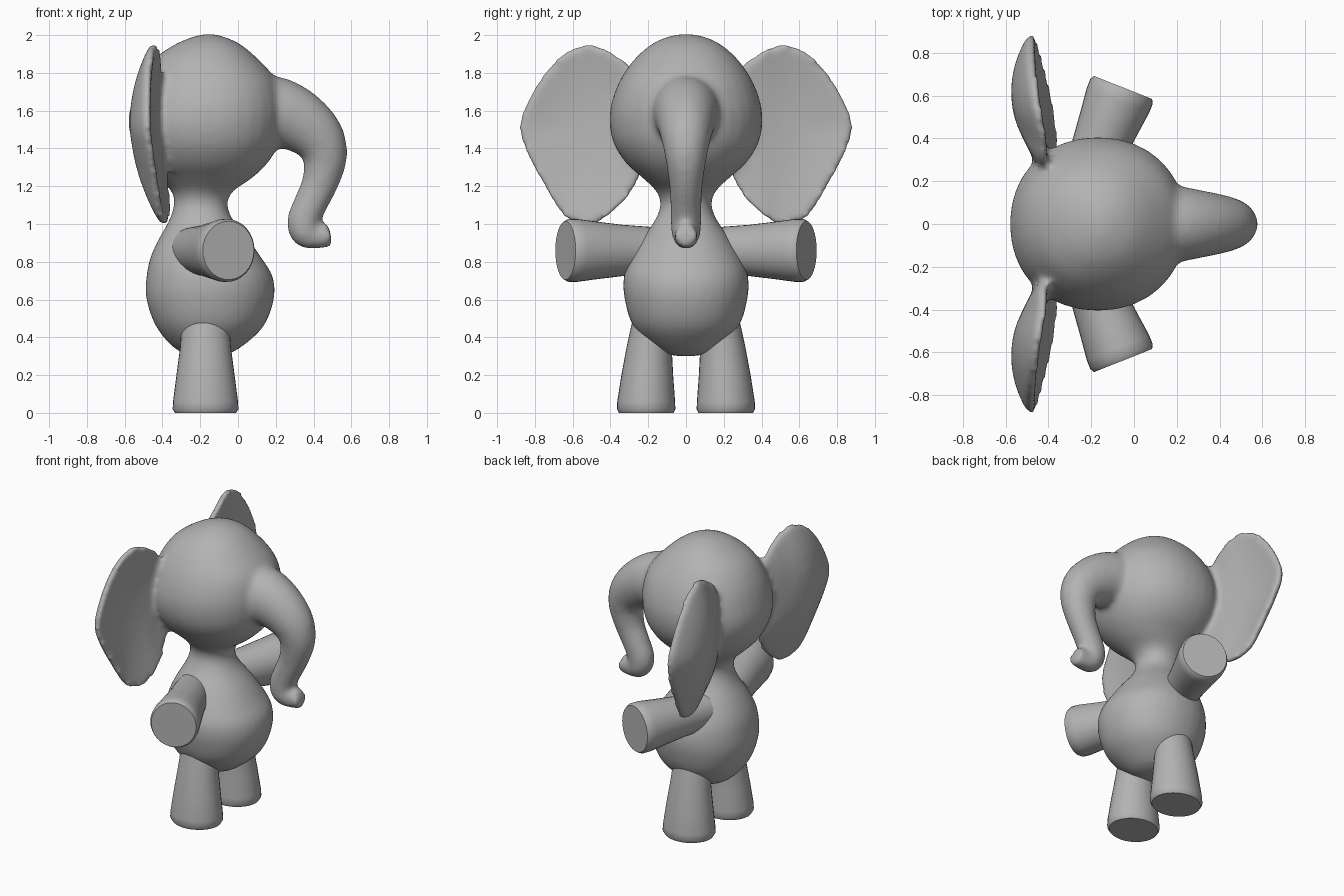
import bpy, bmesh, math
from mathutils import Vector

if "Cube" in bpy.data.objects:
    bpy.data.objects.remove(bpy.data.objects["Cube"], do_unlink=True)

grey = bpy.data.materials.new("soft_grey")
grey.use_nodes = True
grey.diffuse_color = (0.45, 0.45, 0.45, 1)
grey.node_tree.nodes["Principled BSDF"].inputs["Base Color"].default_value = (0.45, 0.45, 0.45, 1)


def spline(rows, n=4, closed=False):
    """Smooth curve through rows of numbers."""
    rows = [Vector(r) for r in rows]
    count = len(rows)
    pick = (lambda i: rows[i % count]) if closed else (lambda i: rows[max(0, min(count - 1, i))])
    out = []
    for i in range(count if closed else count - 1):
        a, b, c, d = (pick(i + k) for k in (-1, 0, 1, 2))
        for s in range(n):
            t = s / n
            out.append(b + 0.5 * t * ((c - a) + t * ((2 * a - 5 * b + 4 * c - d) + t * (3 * (b - c) + d - a))))
    return out if closed else out + [rows[-1]]


def ring(center, u, v, power=2.0, segs=32):
    """Rounded cross-section with half-axes u and v."""
    pts = []
    for i in range(segs):
        a = math.tau * i / segs
        c, s = math.cos(a), math.sin(a)
        pts.append(center + u * math.copysign(abs(c) ** (2 / power), c)
                   + v * math.copysign(abs(s) ** (2 / power), s))
    return pts


def loft(bm, rings):
    """Skin a closed tube through the rings."""
    loops = [[bm.verts.new(p) for p in r] for r in rings]
    n = len(loops[0])
    for a, b in zip(loops, loops[1:]):
        for i in range(n):
            j = (i + 1) % n
            bm.faces.new((a[i], a[j], b[j], b[i]))
    bm.faces.new(loops[0][::-1])
    bm.faces.new(loops[-1])


def finish(bm, name, angle=40):
    bmesh.ops.recalc_face_normals(bm, faces=bm.faces)
    mesh = bpy.data.meshes.new(name)
    bm.to_mesh(mesh)
    bm.free()
    obj = bpy.data.objects.new(name, mesh)
    bpy.context.collection.objects.link(obj)
    mesh.materials.append(grey)
    bpy.ops.object.select_all(action='DESELECT')
    obj.select_set(True)
    bpy.context.view_layer.objects.active = obj
    bpy.ops.object.shade_smooth_by_angle(angle=math.radians(angle))
    return obj


X, Y, Z = Vector((1, 0, 0)), Vector((0, 1, 0)), Vector((0, 0, 1))
body = bmesh.new()

# Belly, neck and head: height, back, front, half width
profile = [
    (0.3, -0.2, -0.1, 0.04), (0.33, -0.32, -0.01, 0.15), (0.45, -0.43, 0.13, 0.275),
    (0.6, -0.485, 0.19, 0.325), (0.72, -0.485, 0.185, 0.33), (0.82, -0.465, 0.125, 0.295),
    (0.92, -0.42, 0.055, 0.235), (1.02, -0.365, -0.025, 0.165), (1.1, -0.34, -0.055, 0.135),
    (1.17, -0.35, -0.03, 0.155), (1.24, -0.42, 0.07, 0.225), (1.32, -0.5, 0.155, 0.315),
    (1.42, -0.555, 0.215, 0.38), (1.53, -0.58, 0.24, 0.405), (1.64, -0.565, 0.24, 0.395),
    (1.76, -0.525, 0.205, 0.35), (1.87, -0.45, 0.11, 0.275), (1.95, -0.335, 0.015, 0.185),
    (1.99, -0.24, -0.07, 0.1), (2.005, -0.18, -0.13, 0.03)]
loft(body, [ring(Vector(((b + f) / 2, 0, z)), X * (f - b) / 2, Y * w, 2.12)
            for z, b, f, w in spline(profile)])

# Trunk: centre x, centre z, radius
path = spline([
    (0.02, 1.58, 0.2), (0.18, 1.59, 0.195), (0.31, 1.55, 0.17), (0.42, 1.46, 0.143),
    (0.46, 1.35, 0.118), (0.435, 1.22, 0.097), (0.39, 1.12, 0.09), (0.348, 1.02, 0.088),
    (0.36, 0.955, 0.083), (0.42, 0.935, 0.068), (0.49, 0.945, 0.064)])
trunk = []
for i, (x, z, r) in enumerate(path):
    a, b = path[max(i - 1, 0)], path[min(i + 1, len(path) - 1)]
    t = Vector((b[0] - a[0], 0, b[1] - a[1])).normalized()
    trunk.append(ring(Vector((x, 0, z)), t.cross(Y) * r, Y * r * 0.93))
loft(body, trunk)

# Dished ears: outline as side distance and height
outline = spline([
    (0.28, 1.8), (0.36, 1.88), (0.49, 1.945), (0.61, 1.92), (0.72, 1.83), (0.82, 1.68),
    (0.88, 1.52), (0.84, 1.38), (0.75, 1.21), (0.65, 1.05), (0.56, 1.01), (0.47, 1.01),
    (0.39, 1.07), (0.3, 1.16), (0.24, 1.3), (0.24, 1.55)], 3, True)
middle = Vector((0.55, 1.5))
steps = [0.15, 0.35, 0.55, 0.72, 0.86, 0.95, 1.01]


def ear_ring(side, f, depth, half):
    pts = []
    for p in outline:
        y, z = middle + (p - middle) * f
        rim = -0.37 - 0.06 * (z - 1) - 0.16 * max(0, y - 0.4)
        pts.append((rim + half - depth * (1 - f * f), side * y, z))
    return pts


for side in (1, -1):
    loft(body, [ear_ring(side, f, 0.125, -0.02) for f in steps]
         + [ear_ring(side, f, 0.05, 0.02) for f in reversed(steps)])

# Blend belly, head, trunk and ears into one soft skin
skin = finish(body, "head_trunk_ears_and_belly")
remesh = skin.modifiers.new("fuse", 'REMESH')
remesh.mode = 'VOXEL'
remesh.voxel_size = 0.018
remesh.use_smooth_shade = True
soft = skin.modifiers.new("soften", 'SMOOTH')
soft.factor = 0.5
soft.iterations = 10

for side, word in ((1, "left"), (-1, "right")):
    # Arm: flaring tube reaching out and forward, flat at the end
    arm = bmesh.new()
    axis = Vector((0.37, 0.93 * side, 0)).normalized()
    across = axis.cross(Z)
    start = Vector((-0.245, 0.15 * side, 0.86))
    loft(arm, [ring(start + axis * t, across * r, Z * r * 1.06)
               for t, r in ((0, 0.115), (0.2, 0.128), (0.35, 0.144), (0.46, 0.157),
                            (0.505, 0.157), (0.525, 0.146))])
    finish(arm, word + "_arm")

    # Leg: widens down to a flat foot
    leg = bmesh.new()
    loft(leg, [ring(Vector((-0.172, y * side, z)), X * r, Y * r * 0.89)
               for z, y, r in ((0, 0.21, 0.162), (0.02, 0.211, 0.174), (0.06, 0.211, 0.172),
                               (0.2, 0.205, 0.154), (0.35, 0.195, 0.134), (0.5, 0.17, 0.125))])
    finish(leg, word + "_leg")
